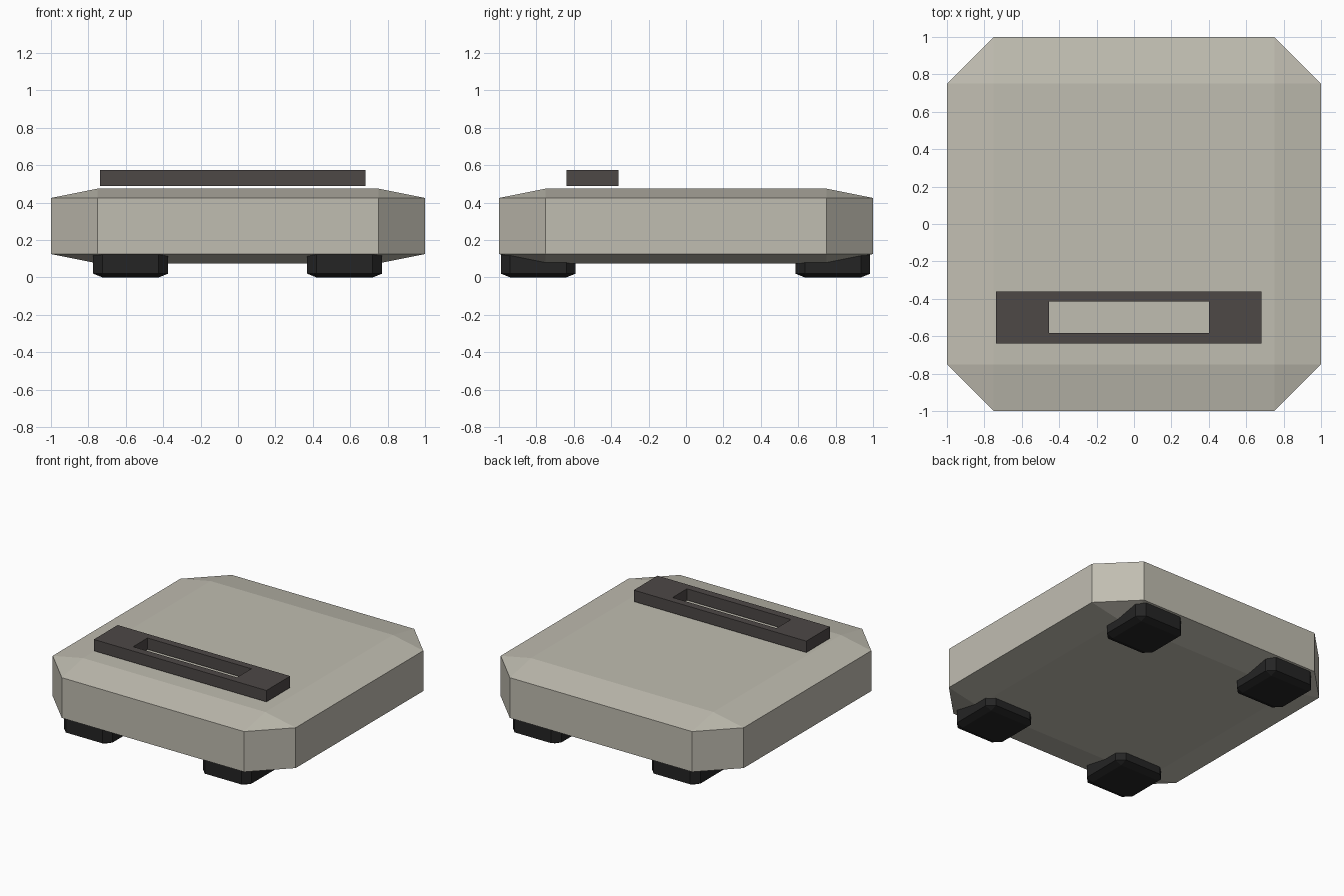
import bpy, bmesh

if "Cube" in bpy.data.objects:
    bpy.data.objects.remove(bpy.data.objects["Cube"])


def material(name, rgb):
    m = bpy.data.materials.new(name)
    m.diffuse_color = (*rgb, 1)
    m.use_nodes = True
    m.node_tree.nodes["Principled BSDF"].inputs["Base Color"].default_value = m.diffuse_color
    return m


def add_object(name, bm, mat):
    bmesh.ops.recalc_face_normals(bm, faces=bm.faces)
    mesh = bpy.data.meshes.new(name)
    bm.to_mesh(mesh)
    bm.free()
    mesh.materials.append(mat)
    obj = bpy.data.objects.new(name, mesh)
    bpy.context.collection.objects.link(obj)
    return obj


def chamfered_box(name, center, half, mat):
    """Unit cube chamfered by a quarter, then squashed to size."""
    bm = bmesh.new()
    bmesh.ops.create_cube(bm, size=2)
    bmesh.ops.bevel(bm, geom=bm.edges[:], offset=0.25, segments=1,
                    affect='EDGES', profile=0.5)
    bmesh.ops.scale(bm, vec=half, verts=bm.verts)
    bmesh.ops.translate(bm, vec=center, verts=bm.verts)
    return add_object(name, bm, mat)


def rectangle_frame(name, outer, inner, z0, z1, mat):
    """Flat rectangular ring with a through slot."""
    def ring(bounds, z):
        x0, x1, y0, y1 = bounds
        return [bm.verts.new((x, y, z)) for x, y in
                ((x0, y0), (x1, y0), (x1, y1), (x0, y1))]
    bm = bmesh.new()
    loops = [ring(outer, z0), ring(outer, z1), ring(inner, z1), ring(inner, z0)]
    for k in range(4):
        a, b = loops[k], loops[(k + 1) % 4]
        for i in range(4):
            j = (i + 1) % 4
            bm.faces.new((a[i], a[j], b[j], b[i]))
    return add_object(name, bm, mat)


beige = material("beige_plastic", (0.53, 0.51, 0.44))
dark = material("dark_trim", (0.075, 0.065, 0.062))
rubber = material("black_rubber", (0.018, 0.018, 0.018))

# Main slab
chamfered_box("body", (0, 0, 0.275), (1, 1, 0.2), beige)

# Four feet
for side, x in (("left", -0.574), ("right", 0.57)):
    for end, y in (("front", -0.79), ("back", 0.785)):
        chamfered_box(f"{end}_{side}_foot", (x, y, 0.08), (0.2, 0.2, 0.08), rubber)

# Slotted frame hovering just above the top
rectangle_frame("slot_frame", (-0.738, 0.682, -0.64, -0.36),
                (-0.455, 0.40, -0.583, -0.414), 0.49, 0.575, dark)
